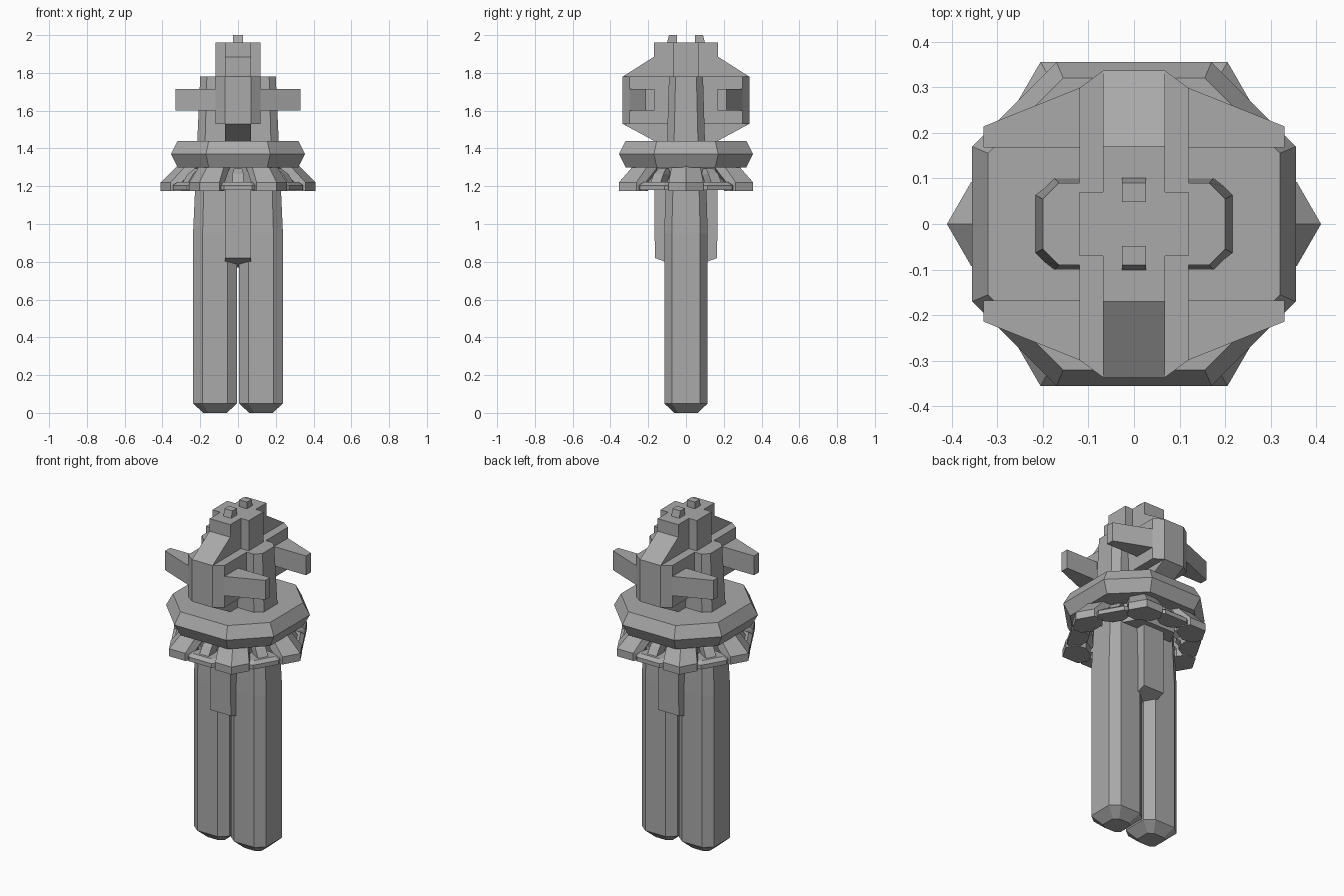
import bpy, bmesh, math
from mathutils import Matrix, Vector

if "Cube" in bpy.data.objects:
    bpy.data.objects.remove(bpy.data.objects["Cube"])

grey = bpy.data.materials.new("grey")
grey.diffuse_color = (0.4, 0.4, 0.4, 1)
grey.use_nodes = True
grey.node_tree.nodes["Principled BSDF"].inputs["Base Color"].default_value = grey.diffuse_color


def loft(name, rings, turns=(Matrix(),)):
    """Closed solid through rings of equal point count, copied by each matrix."""
    bm = bmesh.new()
    for m in turns:
        vs = [[bm.verts.new(m @ Vector(p)) for p in r] for r in rings]
        n = len(vs[0])
        bm.faces.new(vs[0][::-1])
        bm.faces.new(vs[-1])
        for a, b in zip(vs, vs[1:]):
            for i in range(n):
                j = (i + 1) % n
                bm.faces.new((a[i], a[j], b[j], b[i]))
    bmesh.ops.recalc_face_normals(bm, faces=bm.faces)
    me = bpy.data.meshes.new(name)
    bm.to_mesh(me)
    bm.free()
    me.materials.append(grey)
    ob = bpy.data.objects.new(name, me)
    bpy.context.collection.objects.link(ob)
    return ob


def octagon(cx, hx, hy, kx, ky, z):
    q = [(hx, ky), (kx, hy), (-kx, hy), (-hx, ky),
         (-hx, -ky), (-kx, -hy), (kx, -hy), (hx, -ky)]
    return [(cx + x, y, z) for x, y in q]


def at_z(pts, z):
    return [(x, y, z) for x, y in pts]


flip = Matrix.Rotation(math.pi, 4, 'Z')
both = (Matrix(), flip)
mirror_x = Matrix.Scale(-1, 4, (1, 0, 0))
four = (Matrix(), mirror_x, flip, flip @ mirror_x)

# twin octagonal columns, tapering towards the top
loft("columns", [
    octagon(.1215, .062, .062, .035, .04, 0),
    octagon(.1215, .1165, .115, .066, .075, .05),
    octagon(.1215, .1165, .115, .066, .075, .95),
    octagon(.11, .09, .09, .055, .055, 1.78)], both)

# central slab extruded from its side profile
half = [(.03, .77), (.165, .82), (.168, 1.44), (.335, 1.53),
        (.335, 1.78), (.17, 1.885), (.17, 1.96)]
prof = half + [(-y, z) for y, z in half[::-1]]
loft("central_slab", [[(x, y, z) for y, z in prof] for x in (-.068, .068)])

# cross block of the head
loft("head_block", [at_z([(-.12, -.07), (.12, -.07), (.12, .07), (-.12, .07)], z)
                    for z in (1.5, 1.96)])

# shoulder blocks with chamfered corners
shoulder = [(-.12, -.07), (-.12, -.298), (-.068, -.336),
            (.068, -.336), (.12, -.298), (.12, -.07)]
loft("shoulders", [at_z(shoulder, z) for z in (1.53, 1.78)], both)

# four side horns
horn = [(.1, -.168), (.33, -.168), (.33, -.214), (.12, -.298), (.1, -.298)]
loft("horns", [at_z(horn, z) for z in (1.6, 1.715)], four)

# knobs on the head
loft("knobs", [at_z([(-.026, -.048), (.026, -.048), (.026, -y), (-.026, -y)], z)
               for y, z in ((.103, 1.95), (.09, 2.0))], both)

# octagonal collar with a ridged rim
loft("collar", [octagon(0, r, r, k, k, z) for r, k, z in
                ((.32, .155, 1.30), (.355, .17, 1.37), (.32, .155, 1.44))])

# six flared petals below the collar
def petal(tip, side, w, back, z):
    return [(tip, 0, z), (side, w, z), (back + .04, w, z),
            (back, w * .5, z), (back, -w * .5, z),
            (back + .04, -w, z), (side, -w, z)]


loft("petals", [petal(.41, .357, .092, .26, 1.175),
                petal(.41, .357, .092, .26, 1.22),
                petal(.32, .275, .075, .17, 1.31)],
     [Matrix.Rotation(math.radians(60 * k), 4, 'Z') for k in range(6)])

# small plates and leaning ribs between the petals
between = [Matrix.Rotation(math.radians(30 + 60 * k), 4, 'Z') for k in range(6)]
plate = [(.355, .075), (.33, .1), (.28, .075), (.25, .03)]
plate += [(x, -y) for x, y in plate[::-1]]
loft("small_plates", [at_z(plate, 1.18), at_z(plate, 1.205),
                      at_z([(x - .02, y * .8) for x, y in plate], 1.222)], between)
rib = [(.035, .03), (.02, .03), (-.035, .03), (-.035, -.03), (.02, -.03), (.035, -.03)]
loft("ribs", [[(c + x * s, y * s, z) for x, y in rib] for c, s, z in
              ((.30, 1, 1.2), (.255, 1, 1.265), (.225, .7, 1.295))], between)

# core under the collar
loft("core", [[(r * math.cos(math.radians(60 * k)), r * math.sin(math.radians(60 * k)), z)
               for k in range(6)] for r, z in ((.23, 1.2), (.26, 1.32))])
